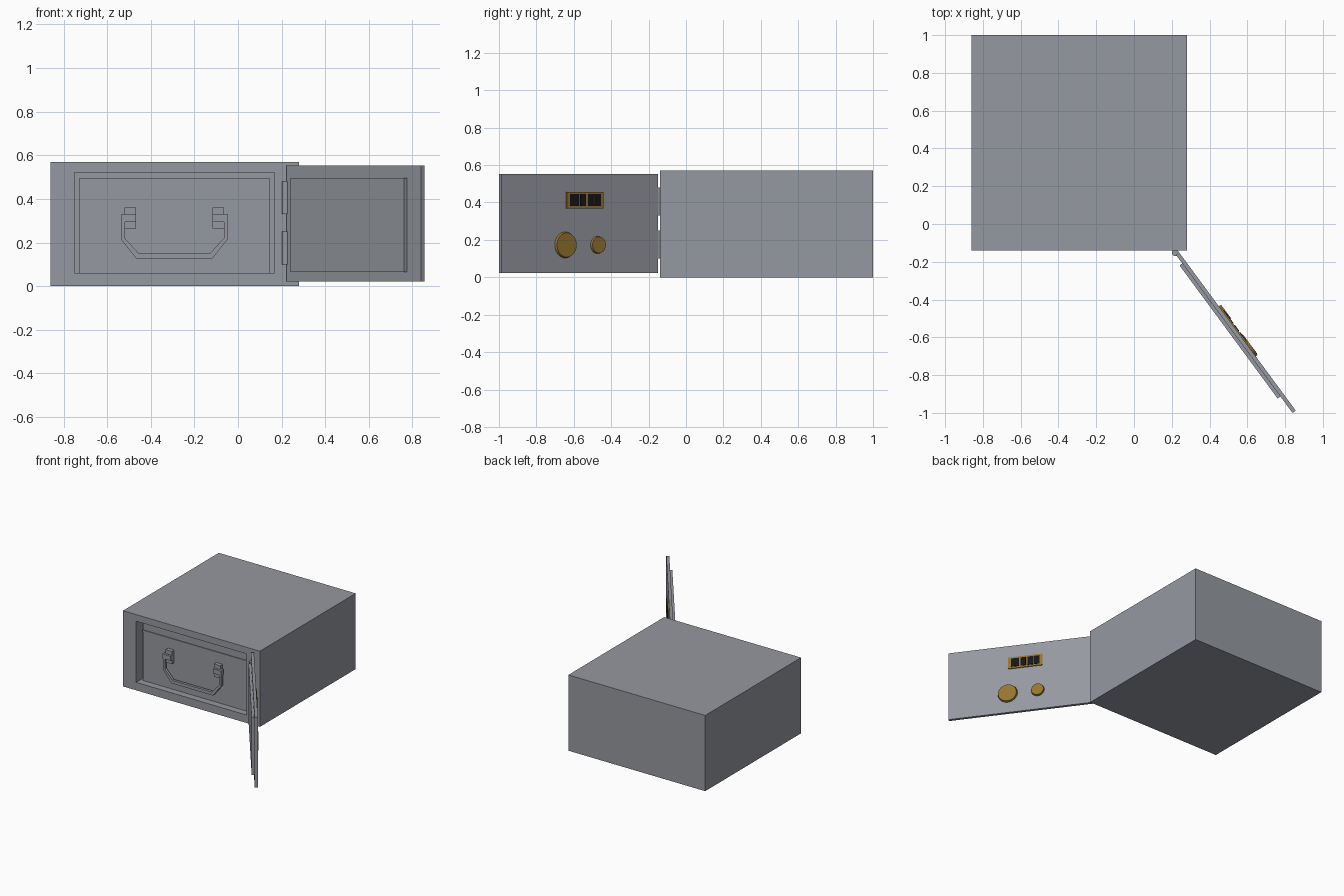
import bpy, bmesh, math
from mathutils import Matrix

if "Cube" in bpy.data.objects:
    bpy.data.objects.remove(bpy.data.objects["Cube"])


def material(name, rgb):
    m = bpy.data.materials.new(name)
    m.diffuse_color = (*rgb, 1)
    m.use_nodes = True
    m.node_tree.nodes["Principled BSDF"].inputs["Base Color"].default_value = m.diffuse_color
    return m


GREY = material("grey_steel", (0.30, 0.315, 0.35))
GOLD = material("brass", (0.30, 0.18, 0.028))
BLACK = material("black", (0.008, 0.008, 0.01))

# Door frame: local x runs along the door, local y is its outward side
DOOR = Matrix.Translation((0.222, -0.163, 0)) @ Matrix.Rotation(math.radians(-53.6), 4, 'Z')


def finish(bm, name, mat, matrix=Matrix.Identity(4)):
    bmesh.ops.recalc_face_normals(bm, faces=bm.faces[:])
    me = bpy.data.meshes.new(name)
    bm.to_mesh(me)
    bm.free()
    me.materials.append(mat)
    ob = bpy.data.objects.new(name, me)
    ob.matrix_world = matrix
    bpy.context.collection.objects.link(ob)
    return ob


def box(name, x, y, z, mat, matrix=Matrix.Identity(4)):
    bm = bmesh.new()
    bmesh.ops.create_cube(bm, size=1)
    for v in bm.verts:
        v.co = [a[0] + (c + 0.5) * (a[1] - a[0]) for a, c in zip((x, y, z), v.co)]
    return finish(bm, name, mat, matrix)


def cylinder(name, r1, r2, depth, place, mat, sides=32):
    bm = bmesh.new()
    bmesh.ops.create_cone(bm, cap_ends=True, segments=sides, radius1=r1, radius2=r2,
                          depth=depth, matrix=place)
    ob = finish(bm, name, mat)
    bpy.context.view_layer.objects.active = ob
    ob.select_set(True)
    bpy.ops.object.shade_smooth_by_angle(angle=math.radians(35))
    ob.select_set(False)
    return ob


# Hollow body: four rectangles joined from the back, round the rim, into the cavity
bm = bmesh.new()
loops = []
for x0, x1, z0, z1, y in ((-0.86, 0.28, 0, 0.57, 1.0), (-0.86, 0.28, 0, 0.57, -0.14),
                          (-0.75, 0.168, 0.06, 0.52, -0.14), (-0.75, 0.168, 0.06, 0.52, 0.9)):
    loops.append([bm.verts.new(p) for p in ((x0, y, z0), (x1, y, z0), (x1, y, z1), (x0, y, z1))])
for a, b in zip(loops, loops[1:]):
    for i in range(4):
        j = (i + 1) % 4
        bm.faces.new((a[i], a[j], b[j], b[i]))
bm.faces.new(loops[0])
bm.faces.new(loops[-1])
finish(bm, "safe_body", GREY)

# Inner strongbox with its lid and lid lip
box("inner_box", (-0.727, 0.145), (-0.09, 0.85), (0.061, 0.43), GREY)
box("inner_box_lid", (-0.727, 0.145), (-0.09, 0.85), (0.443, 0.497), GREY)
box("inner_box_lip", (-0.727, 0.145), (-0.096, 0.85), (0.43, 0.443), GREY)

# Folding handle with angled corners, mirrored about its middle
MID = -0.292
half_out = [(-0.243, 0.33), (-0.243, 0.213), (-0.174, 0.126)]
half_in = [(-0.227, 0.33), (-0.227, 0.22), (-0.163, 0.15)]
bm = bmesh.new()
rows = []
for half in (half_out, half_in):
    path = half + [(-x, z) for x, z in reversed(half)]
    rows.append([bm.verts.new((MID + x, -0.13, z)) for x, z in path])
faces = [bm.faces.new((rows[0][i], rows[0][i + 1], rows[1][i + 1], rows[1][i])) for i in range(5)]
ext = bmesh.ops.extrude_face_region(bm, geom=faces)
for v in ext["geom"]:
    if isinstance(v, bmesh.types.BMVert):
        v.co.y += 0.02
finish(bm, "box_handle", GREY)

# Handle brackets and pins
for side, label in ((-1, "left"), (1, "right")):
    bx = sorted((MID + side * 0.176, MID + side * 0.228))
    px = sorted((MID + side * 0.176, MID + side * 0.243))
    box(label + "_handle_bracket", bx, (-0.118, -0.089), (0.264, 0.36), GREY)
    box(label + "_handle_pin", px, (-0.134, -0.1), (0.295, 0.33), GREY)

# Open door, its inner plate and hinges
box("door", (0, 1.04), (0, 0.021), (0.022, 0.553), GREY, DOOR)
box("door_inner_plate", (0.057, 0.932), (-0.018, 0.0), (0.066, 0.497), GREY, DOOR)
for z, label in ((0.405, "upper"), (0.175, "lower")):
    cylinder(label + "_hinge", 0.018, 0.018, 0.15, Matrix.Translation((0.219, -0.152, z)), GREY, 16)

# Two round knobs
for s, r, label in ((0.615, 0.07, "dial_knob"), (0.40, 0.047, "lock_knob")):
    place = DOOR @ Matrix.Translation((s, 0.028, 0.173)) @ Matrix.Rotation(-math.pi / 2, 4, 'X')
    cylinder(label, r, r * 0.93, 0.015, place, GOLD)

# Display panel with black segments
box("display_panel", (0.366, 0.61), (0.02, 0.028), (0.368, 0.457), GOLD, DOOR)
for i, (s0, s1) in enumerate(((0.385, 0.425), (0.43, 0.47), (0.484, 0.522), (0.532, 0.59))):
    box("display_segment_%d" % (i + 1), (s0, s1), (0.027, 0.031), (0.38, 0.445), BLACK, DOOR)
